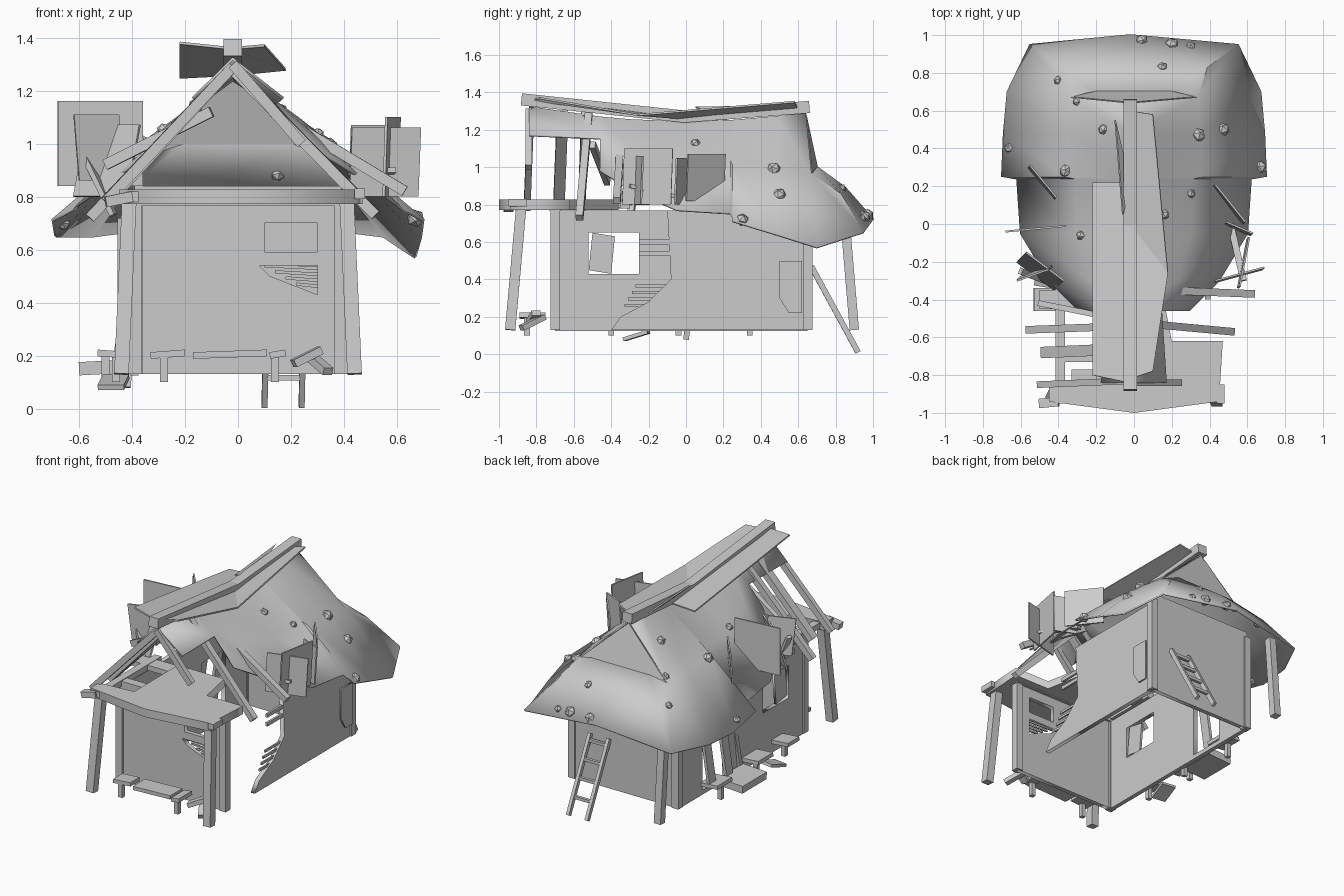
import bpy, bmesh, math, random
from mathutils import Vector, Matrix
from mathutils.bvhtree import BVHTree

if "Cube" in bpy.data.objects:
    bpy.data.objects.remove(bpy.data.objects["Cube"], do_unlink=True)

TONE = (.6, .6, .6, 1)
grey = bpy.data.materials.new("weathered_grey")
grey.use_nodes = True
grey.diffuse_color = TONE
grey.node_tree.nodes["Principled BSDF"].inputs["Base Color"].default_value = TONE

GROUND, WALL_TOP, PLATE = .13, .77, .8     # wall foot, wall head, porch ceiling
SIDE, FRONT, BACK = .39, -.7, .65          # wall planes
RIDGE_X = -.02
UP, FORWARD = Vector((0, 0, 1)), Vector((0, 1, 0))


def add(name, mesh):
    mesh.materials.clear()
    mesh.materials.append(grey)
    ob = bpy.data.objects.new(name, mesh)
    bpy.context.collection.objects.link(ob)
    return ob


def shape(name, verts, faces):
    mesh = bpy.data.meshes.new(name)
    mesh.from_pydata(verts, [], faces)
    return add(name, mesh)


def thicken(ob, thickness, offset=0):
    mod = ob.modifiers.new("thickness", "SOLIDIFY")
    mod.thickness, mod.offset = thickness, offset


def sheet(name, *verts):
    """Thin single board through the given corners."""
    thicken(shape(name, verts, [range(len(verts))]), .01)


def beam(name, start, end, width=.04, height=.04, up=UP):
    """Square timber between two points, height measured along up."""
    start, end = Vector(start), Vector(end)
    along = (end - start).normalized()
    side = along.cross(up).normalized()
    top = side.cross(along)
    side, top = side * width / 2, top * height / 2
    ring = (-side - top, side - top, side + top, top - side)
    verts = [point + corner for point in (start, end) for corner in ring]
    faces = [(3, 2, 1, 0), (4, 5, 6, 7)]
    faces += [(i, (i + 1) % 4, (i + 1) % 4 + 4, i + 4) for i in range(4)]
    shape(name, verts, faces)


def post(name, x, y, bottom, top, lean_x=0, lean_y=0, width=.05):
    beam(name, (x, y, bottom), (x + lean_x, y + lean_y, top), width, width, FORWARD)


def rect(left, right, low, high):
    return [(left, low), (right, low), (right, high), (left, high)]


AXES = {"x": (FORWARD, UP, (1, 0, 0)), "y": ((1, 0, 0), UP, -FORWARD), "z": ((1, 0, 0), FORWARD, UP)}


def panel(name, axis, place, thickness, *loops):
    """Flat slab cut from an outline and optional holes, facing one axis."""
    curve = bpy.data.curves.new(name, "CURVE")
    curve.dimensions, curve.fill_mode, curve.extrude = "2D", "BOTH", thickness / 2
    for loop in loops:
        spline = curve.splines.new("POLY")
        spline.points.add(len(loop) - 1)
        for point, (u, v) in zip(spline.points, loop):
            point.co = (u, v, 0, 1)
        spline.use_cyclic_u = True
    outline = bpy.data.objects.new(name + "_outline", curve)
    bpy.context.collection.objects.link(outline)
    bpy.context.view_layer.update()
    graph = bpy.context.evaluated_depsgraph_get()
    mesh = bpy.data.meshes.new_from_object(outline.evaluated_get(graph))
    bpy.data.objects.remove(outline, do_unlink=True)
    mesh.transform(Matrix(AXES[axis]).transposed().to_4x4())
    mesh.transform(Matrix.Translation([place if axis == k else 0 for k in "xyz"]))
    add(name, mesh)


# Walls with openings and broken plaster
torn_hole = [(.08, .54), (.12, .5), (.3, .43), (.3, .54)]
torn_edge = [(-.1, WALL_TOP), (-.08, .4), (-.2, .28), (-.35, .2), (-.4, GROUND)]
panel("front_wall", "y", FRONT, .03, rect(-.36, SIDE, GROUND, WALL_TOP), rect(.1, .3, .59, .7), torn_hole)
panel("back_wall", "y", BACK, .03, rect(-SIDE, SIDE, GROUND, .84))
panel("right_wall", "x", -SIDE, .03, rect(FRONT, BACK, GROUND, WALL_TOP),
      rect(-.52, -.25, .43, BACK), rect(.15, .4, .14, .6))
panel("left_wall", "x", SIDE, .03, torn_edge + [(BACK, GROUND), (BACK, WALL_TOP)])
panel("plaster_patch", "x", SIDE + .03, .01, [(.5, .5), (.5, .3), (.55, .22), (.62, .22), (.62, .5)])
panel("hanging_shutter", "x", -SIDE, .015, [(-.52, .45), (-.4, .43), (-.38, .63), (-.5, BACK)])
for i in range(4):
    z = .46 + i * .023
    beam("front_lath", (.22 - i * .04, FRONT, z + .01), (.31, FRONT, z), .01, .012)
    z = .26 + i * .035
    beam("side_lath", (SIDE, -.33 + i * .02, z), (SIDE, -.1, z), .01, .016)
for z in (.54, .6):
    beam("torn_batten", (SIDE, -.25, z), (SIDE, -.05, z), .015, .025)

# Corner, porch and rear posts
for side in (-1, 1):
    x = side * SIDE
    post("corner_post", x, FRONT, GROUND, PLATE)
    post("rear_corner_post", x, BACK, GROUND, PLATE)
    post("porch_post", x + side * .05, -.94, GROUND, PLATE, side * -.03, .06, .055)
beam("sill_beam", (-SIDE, FRONT, .14), (-SIDE, BACK, .14), .03, .03)
post("rear_post", -.43, .9, GROUND, .72, 0, -.05)
post("brace_post", -.42, 0, .08, .45, .03, .05, .03)

# Porch ceiling reaching back under the ridge, and wall plates
panel("porch_slab", "z", PLATE, .055, [(-.45, -.94), (0, -1), (.45, -.94), (.47, -.62), (.2, -.62),
      (.15, -.36), (-.2, -.36), (-.2, -.83), (-.45, -.85)])
beam("wall_plate", (-SIDE, -.95, PLATE), (-SIDE, -.3, PLATE), .05)
beam("front_plate", (-.4, FRONT, .79), (.42, FRONT, .79), .06, .05)
beam("ceiling_plank", (-.5, -.4, PLATE), (-.2, -.4, PLATE), .1, .035)
beam("porch_corner", (-.5, -.95, .78), (-.4, -.94, PLATE), .05)
beam("porch_corner", (.46, -.95, .81), (.46, -.85, .81), .04)

# Bare rafters on the open side, slipped ones opposite
for y, reach, foot, width in ((-.85, -.5, .78, .035), (-.68, -.48, .79, .06), (-.56, -.56, .72, .04)):
    beam("rafter", (RIDGE_X, y + .02, 1.29), (reach, y, foot), width)
beam("short_rafter", (RIDGE_X, -.84, 1.3), (.24, -.84, 1), .035)
beam("slipped_rafter", (RIDGE_X, -.52, 1.28), (.52, -.57, .73))
beam("slipped_rafter", (.13, -.35, 1.12), (.63, -.37, .82))
beam("slipped_rafter", (-.1, -.5, 1.12), (-.5, -.42, .92), .03)


def ridge_height(y):
    return 1.24 + .12 * y * y


# Sagging thatch: each row falls from the ridge, or hip top, to an eave point
EAVE = [(.29, -.46, .98), (.45, -.3, .88), (.6, -.05, .77), (.62, .24, .75), (.7, .25, .71),
        (.69, .48, .64), (.67, .7, .57), (.55, .95, .65), (0, 1, .72)]
HIP_START = 7
verts, faces = [], []
for side in (1, -1):
    base = len(verts)
    for row, point in enumerate(EAVE):
        low = Vector(point)
        high = Vector((0, min(low.y, .64), ridge_height(low.y)))
        if row >= HIP_START:
            high = Vector((low.x * .4, .7, 1))
        elif low.y > .6:
            high.z = 1.29
        middle = high.lerp(low, .5) + UP * .03
        if side < 0:
            low.z = max(low.z, BACK)
        for v in (high, middle, low):
            verts.append((side * v.x + RIDGE_X * (v.x < .1), v.y, v.z))
        if row:
            here, last = base + row * 3, base + row * 3 - 3
            faces.append((last + 1, last + 2, here + 2, here + 1))
            faces.append((last + 1, here + 1, here) if row == HIP_START else (last, last + 1, here + 1, here))
    # strip of thatch left beside the ridge over the porch
    count = len(verts)
    verts += [(RIDGE_X, -.84, 1.32), (side * .17, -.84, 1.17)]
    faces.append((count, count + 1, base + 1, base))
roof = shape("thatch_roof", verts, faces)
bm = bmesh.new()
bm.from_mesh(roof.data)
bmesh.ops.remove_doubles(bm, verts=bm.verts, dist=.001)
bmesh.ops.recalc_face_normals(bm, faces=bm.faces)
bm.to_mesh(roof.data)
surface = BVHTree.FromBMesh(bm)
bm.free()
bpy.context.view_layer.objects.active = roof
roof.select_set(True)
bpy.ops.object.shade_smooth_by_angle(angle=math.radians(25))
roof.select_set(False)
thicken(roof, .012)
sheet("rear_gablet", (RIDGE_X, .64, 1.28), (.33, .67, .96), (.2, .7, 1), (-.2, .7, 1), (-.33, .67, .96))

# Ridge beam with lifted boards on both sides
for name, start, end in (("ridge_beam_front", -.88, 0), ("ridge_beam_rear", -.02, .66)):
    beam(name, (RIDGE_X, start, ridge_height(start) + .03), (RIDGE_X, end, ridge_height(end) + .03), .07, .065)
sheet("ridge_board_right", (-.03, -.84, 1.36), (-.22, -.8, 1.38), (-.22, .22, 1.25), (-.03, .22, 1.26))
sheet("ridge_board_left", (RIDGE_X, -.82, 1.36), (.1, -.78, 1.37), (.18, -.26, 1.28), (RIDGE_X, 0, 1.26))
sheet("ridge_board_rear", (RIDGE_X, 0, 1.26), (.18, -.26, 1.28), (.1, .58, 1.35), (RIDGE_X, .6, 1.31))
sheet("ridge_flap", (-.1, .55, 1.33), (RIDGE_X, .2, 1.27), (-.06, .05, 1.32))

# Loose boards standing in the thatch: lower corners, foot, height and lean
for start, end, foot, height, lean in (
        ((-.68, -.04), (-.36, -.01), .84, .32, 0), ((-.56, .3), (-.42, .13), .88, .22, .01),
        ((-.62, -.2), (-.42, -.35), PLATE, .27, .05), ((-.6, -.28), (-.43, -.22), .86, .25, -.02),
        ((.42, .2), (.58, 0), .82, .25, .01), ((.42, -.31), (.68, -.24), PLATE, .26, .01),
        ((.48, 0), (.62, -.06), PLATE, .25, .01), ((.55, -.34), (.6, -.08), PLATE, .3, .01)):
    low = [Vector((*corner, foot)) for corner in (start, end)]
    high = [corner + Vector((lean, lean, height)) for corner in low]
    sheet("loose_board", low[0], low[1], high[1], high[0])
beam("loose_batten", (-.6, -.25, 1), (-.47, -.3, .73), .035, .02)
beam("loose_batten", (.58, -.3, .9), (.5, .05, .82), .035, .02)

# Stones weighing down the thatch
random.seed(4)
for x, y in ((-.4, .76), (-.3, BACK), (-.16, .5), (-.36, .28), (-.28, -.06), (.16, .05), (.3, .16),
             (.34, .47), (.47, .5), (.15, .83), (.04, .97), (.2, .95), (.3, .94), (.67, .3), (-.66, .4)):
    spot = surface.ray_cast(Vector((x, y, 2)), -UP)[0]
    if spot:
        bm = bmesh.new()
        turn = Matrix.Rotation(random.uniform(0, math.pi), 4, "X")
        bmesh.ops.create_icosphere(bm, subdivisions=1, radius=random.uniform(.025, .04),
                                   matrix=Matrix.Translation(spot) @ turn)
        mesh = bpy.data.meshes.new("roof_stone")
        bm.to_mesh(mesh)
        bm.free()
        add("roof_stone", mesh)

# Ladder leaning on the back wall
rails = [(Vector((x, .92, .01)), Vector((x + .01, .67, .47))) for x in (.1, .24)]
for foot, head in rails:
    beam("ladder_rail", foot, head, .022, .03)
for step in range(1, 5):
    beam("ladder_rung", *[foot.lerp(head, step * .23) for foot, head in rails], .02, .02)

# Broken porch floor, fallen planks and side steps
for left, right, width in ((-.33, -.2, .1), (-.17, .11, .13), (.12, .18, .14)):
    beam("porch_board", (left, -.82, .2), (right, -.82, .21), width, .025)
beam("fallen_plank", (.21, -.83, .17), (.31, -.8, .22), .05, .03)
beam("fallen_plank", (.34, -.88, .14), (.27, -.76, .2), .04, .03)
beam("fallen_plank", (-.48, -.33, .08), (-.46, -.2, .12), .1, .02)
for y, width in ((.34, .16), (-.1, .16), (-.4, .12)):
    beam("side_step", (-.4, y, .2), (-.53, y, .21), width, .025)
beam("step_block", (-.6, .12, .15), (-.42, .12, .16), .26, .05)
for y in (.2, .38):
    beam("leaning_plank", (-.46, y, .2), (-.4, y, .6), .07, .02)
for x, y in ((-.28, -.85), (.14, -.85), (-.5, .34), (-.5, -.04), (-.46, -.4)):
    post("floor_peg", x, y, .1, .2, width=.03)
